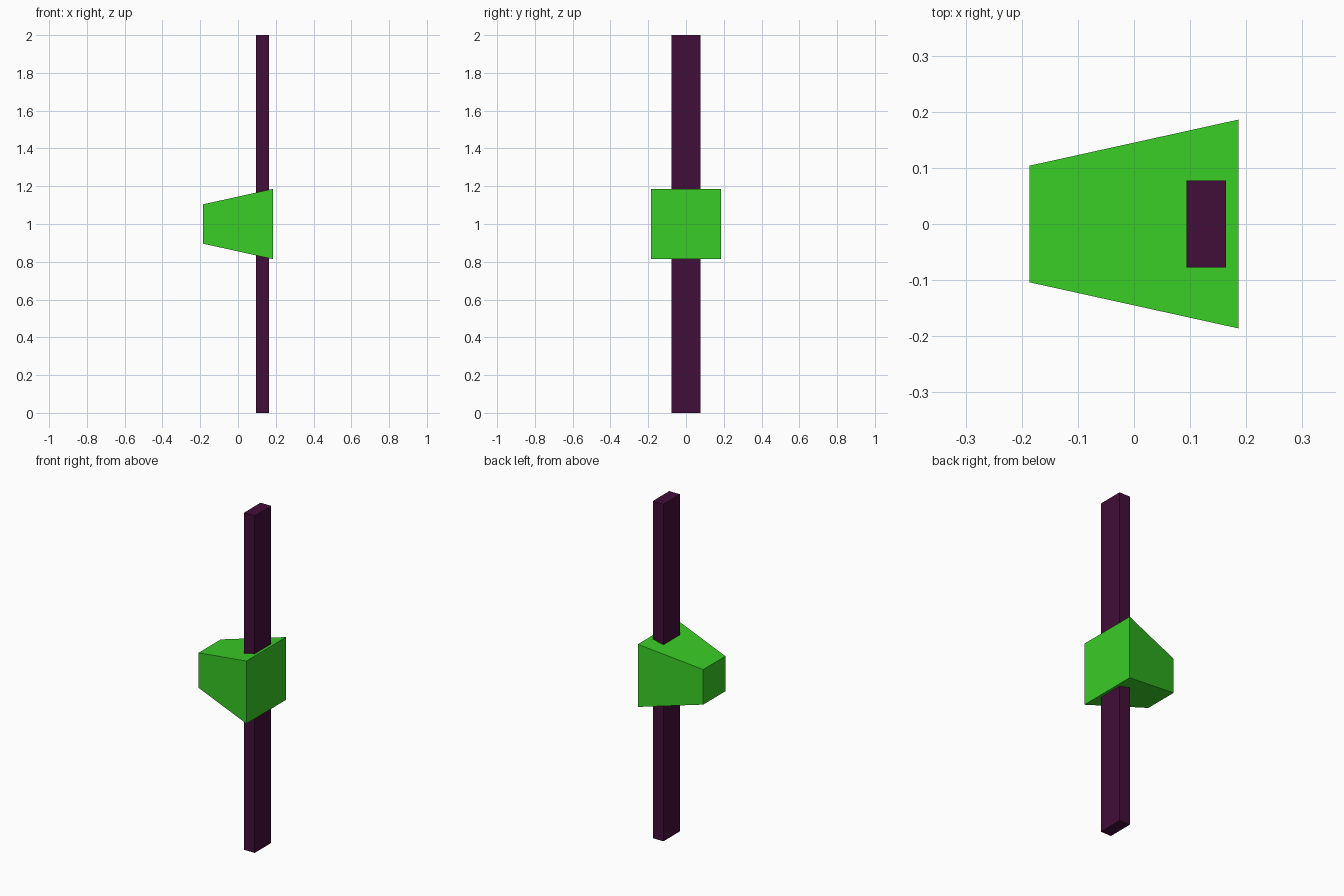
import bpy
from math import pi, sqrt
from mathutils import Matrix

if "Cube" in bpy.data.objects:
    bpy.data.objects.remove(bpy.data.objects["Cube"])


def material(name, rgb):
    # convert display colour (0-255) to linear
    def lin(c):
        c /= 255
        return c / 12.92 if c <= 0.04045 else ((c + 0.055) / 1.055) ** 2.4
    mat = bpy.data.materials.new(name)
    mat.diffuse_color = (*[lin(c) for c in rgb], 1)
    mat.use_nodes = True
    mat.node_tree.nodes["Principled BSDF"].inputs["Base Color"].default_value = mat.diffuse_color
    return mat


def finish(name, mat):
    obj = bpy.context.object
    obj.name = name
    obj.data.materials.append(mat)
    return obj


# Tall rectangular shaft, passing through the head near its wide end
bpy.ops.mesh.primitive_cube_add(size=1)
shaft = finish("shaft", material("dark_purple", (66, 14, 56)))
shaft.data.transform(Matrix.Diagonal((0.07, 0.155, 2.0, 1)))
shaft.location = (0.129, 0, 1)

# Square tapered head: four-sided frustum lying along x, wide end at +x
bpy.ops.mesh.primitive_cone_add(vertices=4, radius1=0.186 * sqrt(2),
                                radius2=0.104 * sqrt(2), depth=0.372)
head = finish("tapered_head", material("green", (57, 204, 38)))
head.data.transform(Matrix.Rotation(-pi / 2, 4, 'Y') @ Matrix.Rotation(pi / 4, 4, 'Z'))
head.location = (0, 0, 1)
